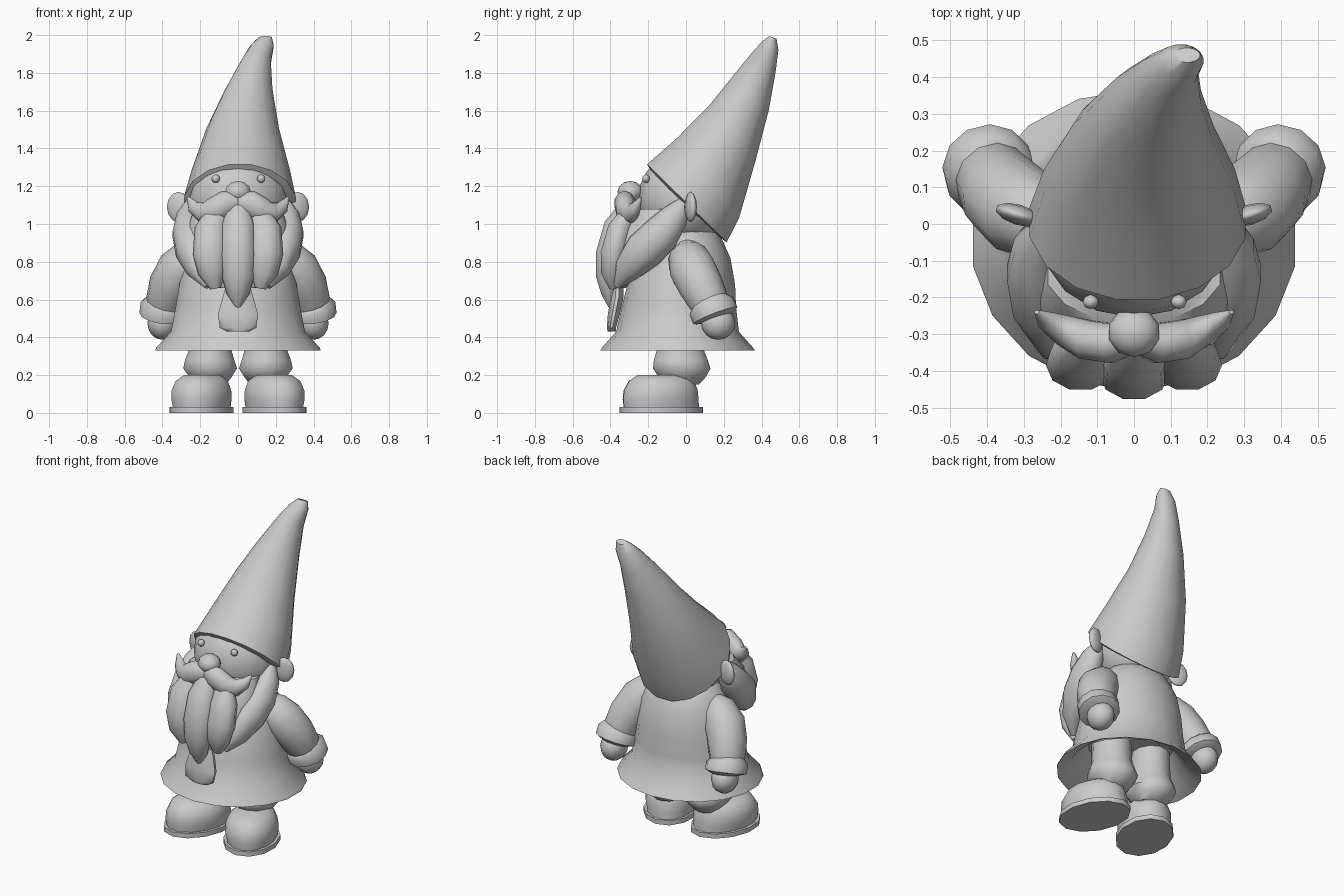
import bpy, bmesh, math
from mathutils import Vector, Matrix


def skin(name, rings, mat=None):
    """Skin a list of closed vertex rings and cap both ends."""
    bm = bmesh.new()
    loops = [[bm.verts.new(p) for p in ring] for ring in rings]
    n = len(loops[0])
    for a, b in zip(loops, loops[1:]):
        for i in range(n):
            bm.faces.new((a[i], a[(i + 1) % n], b[(i + 1) % n], b[i]))
    bm.faces.new(loops[0])
    bm.faces.new(loops[-1])
    if mat:
        bm.transform(mat)
    bmesh.ops.recalc_face_normals(bm, faces=bm.faces)
    me = bpy.data.meshes.new(name)
    bm.to_mesh(me)
    bm.free()
    ob = bpy.data.objects.new(name, me)
    bpy.context.collection.objects.link(ob)
    return ob


def loft(name, rows, n=14, mat=None):
    """Rows: left x, right x, front y, front z, back y, back z."""
    rings = []
    for xl, xr, yf, zf, yb, zb in rows:
        c = Vector(((xl + xr) / 2, (yf + yb) / 2, (zf + zb) / 2))
        u = Vector(((xr - xl) / 2, 0, 0))
        v = Vector((0, (yb - yf) / 2, (zb - zf) / 2))
        rings.append([c + u * math.cos(a) + v * math.sin(a)
                      for a in (math.tau * (i + 0.5) / n for i in range(n))])
    return skin(name, rings, mat)


def tube(name, pts, side=1, n=10, ref=(0, 1, 0), flat=1.0):
    """Pts: x, y, z, radius; mirrored by side, flattened along ref."""
    ps = [Vector((p[0] * side, p[1], p[2])) for p in pts]
    rings = []
    for i, p in enumerate(ps):
        t = (ps[min(i + 1, len(ps) - 1)] - ps[max(i - 1, 0)]).normalized()
        u = t.cross(Vector(ref)).normalized()
        v = u.cross(t)
        r = pts[i][3]
        rings.append([p + r * (u * math.cos(a) + flat * v * math.sin(a))
                      for a in (math.tau * k / n for k in range(n))])
    return skin(name, rings)


def ball(name, c, r, seg=12, rot=0):
    bpy.ops.mesh.primitive_uv_sphere_add(segments=seg, ring_count=max(6, seg * 2 // 3),
                                         location=c, rotation=(0, 0, rot))
    ob = bpy.context.object
    ob.name = ob.data.name = name
    ob.scale = r
    return ob


# pointed hat leaning back and sideways
loft("hat", [
    (-.27, .28, -.18, 1.27, .19, .92),
    (-.29, .31, -.21, 1.32, .22, .90),
    (-.25, .28, -.05, 1.46, .285, 1.03),
    (-.17, .22, .12, 1.63, .37, 1.33),
    (-.07, .185, .25, 1.79, .44, 1.60),
    (.015, .175, .35, 1.91, .475, 1.80),
    (.065, .19, .40, 1.965, .49, 1.92),
    (.11, .18, .44, 1.995, .48, 1.98)], 16)

# head, eyes, nose
ball("head", (0, -.01, 1.13), (.265, .245, .25), 16)
ball("nose", (0, -.295, 1.17), (.072, .068, .058), 10)
for x in (-.118, .122):
    ball("eye", (x, -.212, 1.24), (.022, .02, .022), 8)

# tunic with flared hem and hollow underside
loft("tunic", [
    (-.26, .26, -.27, .50, .20, .50),
    (-.36, .36, -.37, .37, .28, .37),
    (-.445, .445, -.455, .33, .365, .33),
    (-.44, .44, -.445, .345, .355, .345),
    (-.36, .36, -.37, .43, .28, .43),
    (-.335, .335, -.34, .56, .265, .56),
    (-.315, .315, -.31, .68, .26, .68),
    (-.28, .28, -.25, .82, .235, .82),
    (-.23, .23, -.19, .92, .19, .92),
    (-.16, .16, -.13, .98, .14, .98)], 18)

# beard core and central lock
loft("beard_core", [
    (-.24, .24, -.27, 1.08, 0, 1.08),
    (-.27, .27, -.36, .98, -.02, .98),
    (-.26, .26, -.40, .86, -.1, .86),
    (-.20, .20, -.41, .74, -.25, .74),
    (-.10, .10, -.40, .66, -.32, .66)])
tube("beard_middle", [(0, -.32, 1.08, .06), (0, -.37, .99, .09), (0, -.41, .84, .095),
                      (0, -.415, .72, .085), (0, -.405, .63, .06), (0, -.40, .56, .015)],
     flat=.75)

# shield-shaped buckle under the beard
loft("buckle", [
    (-.06, .06, -.415, .43, -.37, .43),
    (-.10, .10, -.42, .45, -.37, .45),
    (-.11, .11, -.415, .52, -.35, .52),
    (-.085, .085, -.40, .61, -.33, .61),
    (-.07, .07, -.395, .66, -.33, .66)], 12)

for s, side in ((-1, "left"), (1, "right")):
    # moustache, beard locks and ear
    tube("moustache_" + side, [(0, -.31, 1.12, .05), (.06, -.325, 1.11, .07), (.13, -.315, 1.07, .07),
                               (.19, -.29, 1.06, .055), (.235, -.265, 1.09, .035),
                               (.265, -.24, 1.14, .008)], s, flat=.8)
    tube("beard_lock_" + side, [(.11, -.30, 1.06, .06), (.14, -.35, .97, .09), (.145, -.385, .84, .095),
                                (.135, -.395, .74, .075), (.12, -.385, .66, .03)], s, flat=.75)
    tube("beard_side_" + side, [(.25, -.01, 1.12, .03), (.265, -.06, 1.04, .075), (.265, -.13, .95, .10),
                                (.245, -.22, .86, .105), (.21, -.31, .76, .075),
                                (.16, -.365, .67, .02)], s, ref=(1, 0, 0), flat=.85)
    ball("ear_" + side, (s * .315, .025, 1.09), (.065, .028, .08), 10, s * .3)

    # sleeve, turned cuff and hand
    tube("sleeve_" + side, [(.18, .0, .88, .05), (.24, .01, .83, .105), (.305, .035, .76, .125),
                            (.355, .08, .67, .12), (.385, .125, .58, .105), (.395, .14, .53, .09)],
         s, n=12)
    tube("cuff_" + side, [(.385, .125, .59, .10), (.392, .135, .565, .125), (.398, .155, .515, .125),
                          (.40, .16, .50, .085)], s, n=12)
    ball("hand_" + side, (s * .40, .17, .475), (.08, .09, .088), 12)

    # baggy trouser leg
    loft("trouser_" + side, [sorted((s * a, s * b)) + [f, z, k, z] for a, b, f, k, z in (
        (.06, .23, -.10, .07, .15), (.03, .26, -.15, .11, .19), (.0, .295, -.18, .135, .235),
        (.015, .285, -.175, .12, .28), (.03, .265, -.16, .10, .33), (.04, .26, -.15, .09, .52))], 12)

    # splayed boot and its flat sole
    turn = Matrix.Translation((s * .19, -.125, 0)) @ Matrix.Rotation(s * math.radians(20), 4, "Z")
    loft("boot_" + side, [(-w, w, f, z, k, z) for w, f, k, z in (
        (.145, -.215, .205, .02), (.155, -.22, .20, .07), (.155, -.215, .195, .12),
        (.135, -.185, .175, .17), (.09, -.14, .15, .20))], 14, turn)
    loft("sole_" + side, [(-.165, .165, -.235, z, .22, z) for z in (0, .03)], 12, turn)

# smooth shading with sharp edges kept
bpy.ops.object.select_all(action="SELECT")
bpy.context.view_layer.objects.active = bpy.data.objects["hat"]
bpy.ops.object.shade_smooth_by_angle(angle=math.radians(50))
